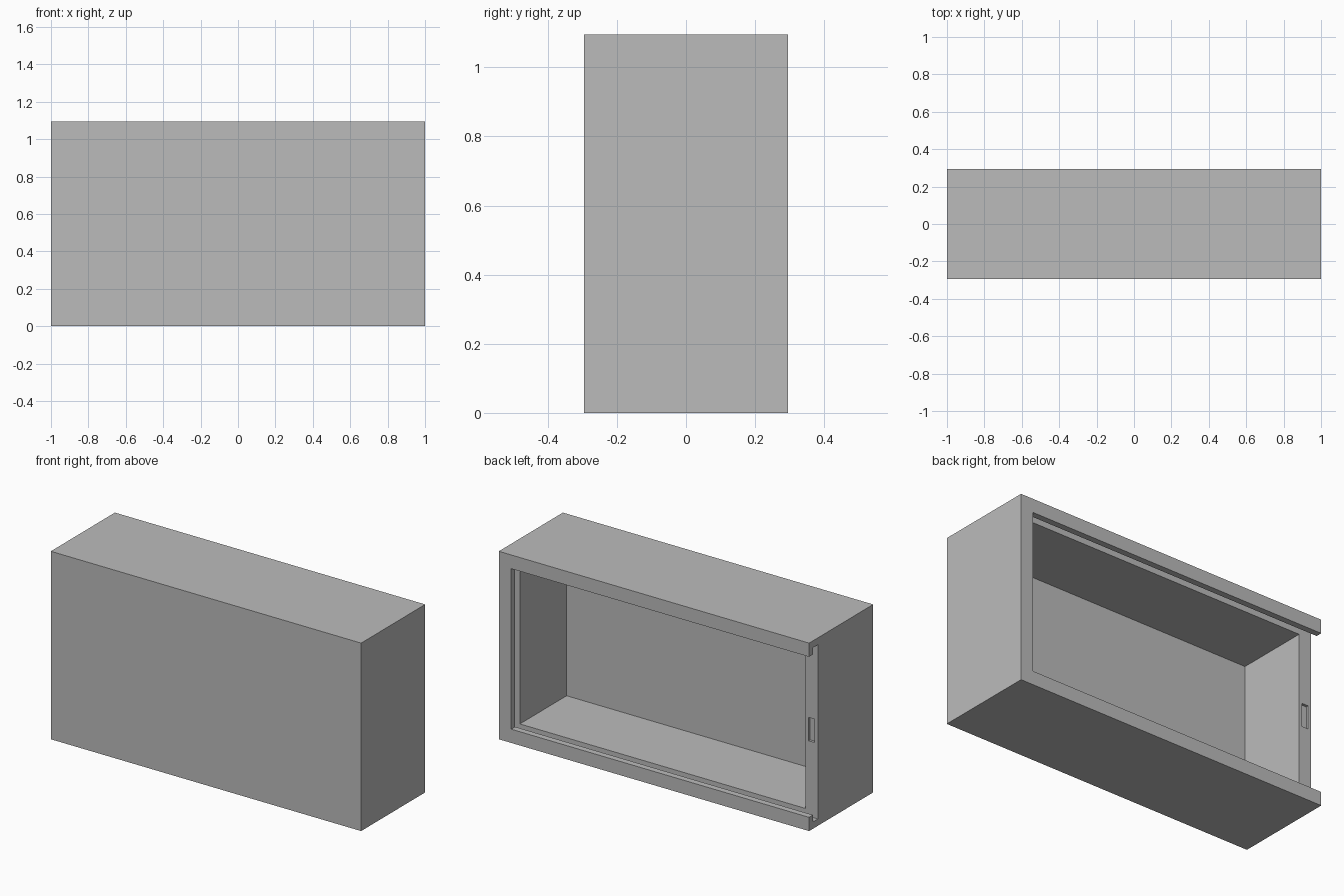
import bpy
import bmesh
from mathutils import Vector

old = bpy.data.objects.get("Cube")
if old:
    bpy.data.objects.remove(old, do_unlink=True)

# Overall half width, half depth, height, and construction thicknesses
HALF_W, HALF_D, HEIGHT = 1.0, 0.295, 1.095
WALL = 0.08
LIP = 0.036           # thickness of the rim that retains the lid
GROOVE = 0.04         # how far the lid groove bites into the walls
BEYOND = 0.1          # cutter overshoot
LEDGE = HALF_D - WALL  # level the sliding lid rests on

grey = bpy.data.materials.new("plain grey")
grey.use_nodes = True
grey.diffuse_color = (0.5, 0.5, 0.5, 1)
grey.node_tree.nodes["Principled BSDF"].inputs["Base Color"].default_value = (0.5, 0.5, 0.5, 1)


def block(name, low, high):
    """Axis-aligned box between two corners."""
    low, high = Vector(low), Vector(high)
    bm = bmesh.new()
    bmesh.ops.create_cube(bm, size=1)
    bmesh.ops.scale(bm, vec=high - low, verts=bm.verts)
    bmesh.ops.translate(bm, vec=(low + high) / 2, verts=bm.verts)
    mesh = bpy.data.meshes.new(name)
    bm.to_mesh(mesh)
    bm.free()
    mesh.materials.append(grey)
    obj = bpy.data.objects.new(name, mesh)
    bpy.context.collection.objects.link(obj)
    return obj


def carve(target, name, low, high):
    """Subtract a box from the target."""
    cutter = block(name, low, high)
    cutter.hide_render = True
    mod = target.modifiers.new(name, "BOOLEAN")
    mod.operation = "DIFFERENCE"
    mod.solver = "EXACT"
    mod.object = cutter
    bpy.context.view_layer.objects.active = target
    bpy.ops.object.modifier_apply(modifier=mod.name)
    bpy.data.objects.remove(cutter, do_unlink=True)


# Solid body
case = block("box_body", (-HALF_W, -HALF_D, 0), (HALF_W, HALF_D, HEIGHT))

# Lid groove, running out through the right end
mid_groove = LEDGE + 0.02
carve(case, "lid_groove",
      (-HALF_W - BEYOND, LEDGE, WALL - GROOVE),
      (HALF_W - WALL + GROOVE, HALF_D - LIP, HEIGHT - WALL + GROOVE))

# Opening between the retaining rims
carve(case, "rim_opening",
      (-HALF_W - BEYOND, mid_groove, WALL),
      (HALF_W - WALL, HALF_D + BEYOND, HEIGHT - WALL))

# Main storage cavity
carve(case, "storage_cavity",
      (-HALF_W + WALL, -HALF_D + WALL, WALL),
      (HALF_W - WALL, mid_groove, HEIGHT - WALL))

# Shallow latch recess in the low end wall
latch_x, latch_z = -HALF_W + WALL / 2, HEIGHT / 2
carve(case, "latch_recess",
      (latch_x - 0.02, LEDGE - 0.015, latch_z - 0.068),
      (latch_x + 0.02, mid_groove, latch_z + 0.068))
